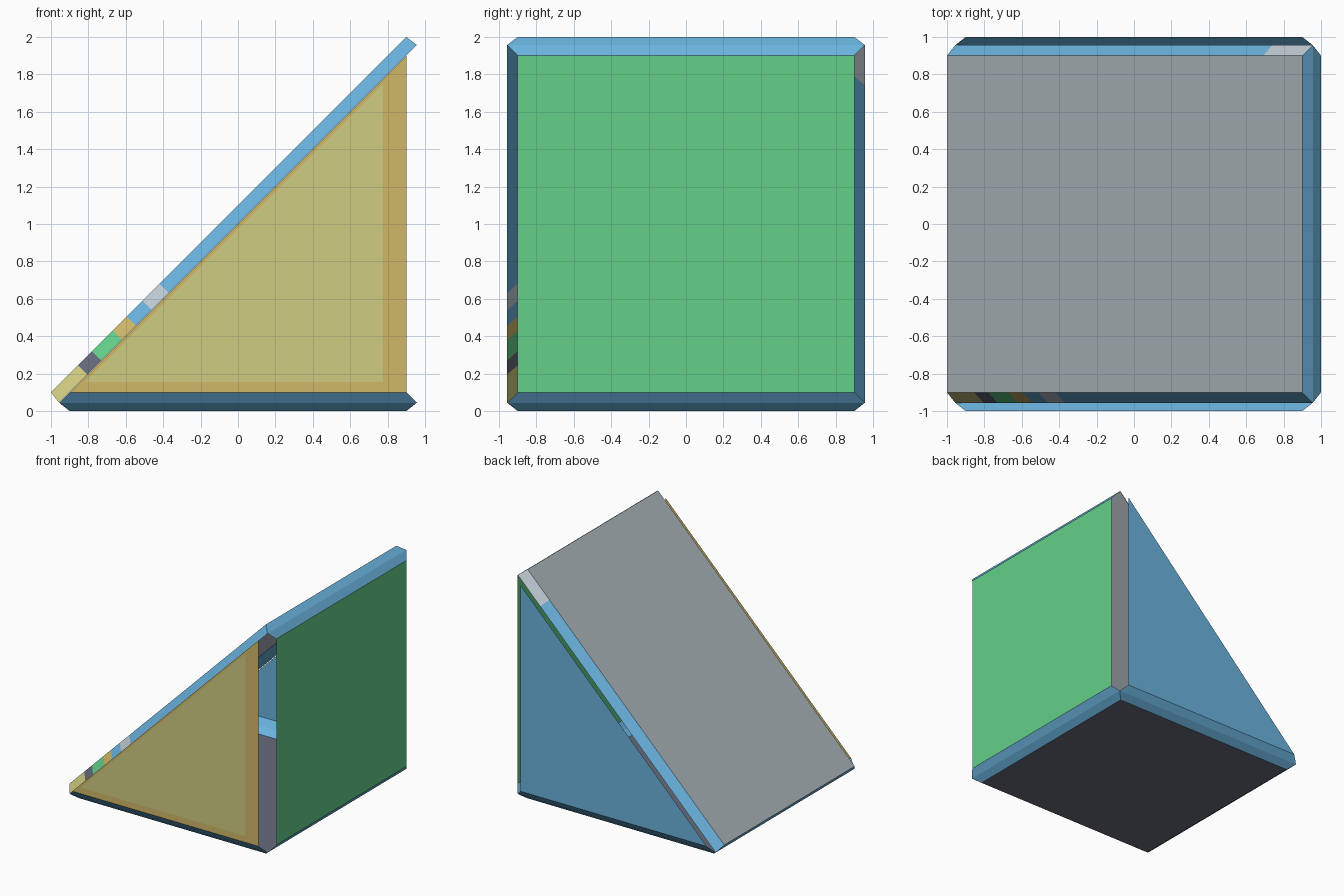
import bpy, bmesh
from mathutils import Vector

if "Cube" in bpy.data.objects:
    bpy.data.objects.remove(bpy.data.objects["Cube"])


def srgb(h):
    c = [int(h[i:i + 2], 16) / 255 for i in (0, 2, 4)]
    return [v / 12.92 if v <= 0.04045 else ((v + 0.055) / 1.055) ** 2.4 for v in c] + [1.0]


MATS = {}
for name, h in dict(sky_blue="6bb4df", grey="aab5b9", green="64d08a", olive="d0cc82",
                    tan="d0b869", charcoal="666a7b", pale_grey="c2cdd6").items():
    m = bpy.data.materials.new(name)
    m.diffuse_color = srgb(h)
    m.use_nodes = True
    m.node_tree.nodes["Principled BSDF"].inputs["Base Color"].default_value = m.diffuse_color
    MATS[name] = m

INSIDE = Vector((0.2, 0, 0.8))


def sheet(name, polys, colors, cuts=(), rule=None):
    """Open panel; optional cuts across the slope (x + z = s) with a colour rule."""
    bm = bmesh.new()
    for p in polys:
        bm.faces.new([bm.verts.new(v) for v in p])
    bmesh.ops.remove_doubles(bm, verts=bm.verts[:], dist=1e-5)
    for s in cuts:
        bmesh.ops.bisect_plane(bm, geom=bm.verts[:] + bm.edges[:] + bm.faces[:],
                               plane_co=(s, 0, 0), plane_no=(1, 0, 1))
    for i, f in enumerate(bm.faces):
        f.normal_update()
        c = f.calc_center_median()
        if f.normal.dot(c - INSIDE) < 0:
            f.normal_flip()
        f.material_index = rule(c.x + c.z) if rule else min(i, len(colors) - 1)
    me = bpy.data.meshes.new(name)
    bm.to_mesh(me)
    bm.free()
    for c in colors:
        me.materials.append(MATS[c])
    ob = bpy.data.objects.new(name, me)
    bpy.context.collection.objects.link(ob)
    return ob


A, M, LO, HI = 0.9, 0.956, 0.044, 1.957   # panel half width, bevel ridge position


def across(points):
    """Strips running along y through (x, z, half_width) points."""
    return [[(x0, -w0, z0), (x0, w0, z0), (x1, w1, z1), (x1, -w1, z1)]
            for (x0, z0, w0), (x1, z1, w1) in zip(points, points[1:])]


# Main panels
sheet("ramp_surface", across([(-1, 0.1, A), (A, 2, A)]), ["grey"])
sheet("right_wall", across([(1, 0.1, A), (1, 1.9, A)]), ["green"])
sheet("base_plate", across([(-A, 0, A), (A, 0, A)]), ["charcoal"])
tri = [(-A, 0.1), (A, 0.1), (A, 1.9)]
sheet("back_wall", [[(x, 1, z) for x, z in tri]], ["sky_blue"])

# Front panel with an inner field and a border
inner = [(-0.82, 0.155), (0.775, 0.155), (0.775, 1.75)]
polys = [[(x, -1, z) for x, z in inner]]
for i in range(3):
    j = (i + 1) % 3
    polys.append([(x, -1, z) for x, z in (tri[i], tri[j], inner[j], inner[i])])
sheet("front_wall", polys, ["olive", "tan"])

# Bevels along y: top right, bottom right, bottom left
sheet("top_bevel", across([(A, 2, A), (M, HI, M), (1, 1.9, A)]), ["sky_blue"])
sheet("right_base_bevel", across([(1, 0.1, A), (M, LO, M), (A, 0, A)]), ["sky_blue"])
sheet("left_base_bevel", across([(-1, 0.1, A), (-M, LO, M), (-A, 0, A)]), ["sky_blue"])

# Bevels along x at front and back, and the edge strips beside the ramp
CUTS = [-0.61, -0.46, -0.24, -0.09, 0.08, 0.26]
BANDS = ["olive", "charcoal", "green", "tan", "sky_blue", "pale_grey", "sky_blue"]
for side, label in ((-1, "front"), (1, "back")):
    rows = [(A, 1, 0.1), (M, M, LO), (A, A, 0)]
    sheet(label + "_base_bevel",
          [[(-w0, side * y0, z0), (w0, side * y0, z0), (w1, side * y1, z1), (-w1, side * y1, z1)]
           for (w0, y0, z0), (w1, y1, z1) in zip(rows, rows[1:])], ["sky_blue"])
    edge = [[(-1, side * A, 0.1), (A, side * A, 2), (M, side * M, HI), (-M, side * M, LO)]]
    if side < 0:
        sheet("front_ramp_edge", edge, BANDS, CUTS, lambda s: sum(s > c for c in CUTS))
    else:
        sheet("back_ramp_edge", edge, ["sky_blue", "pale_grey"], [2.48], lambda s: int(s > 2.48))
